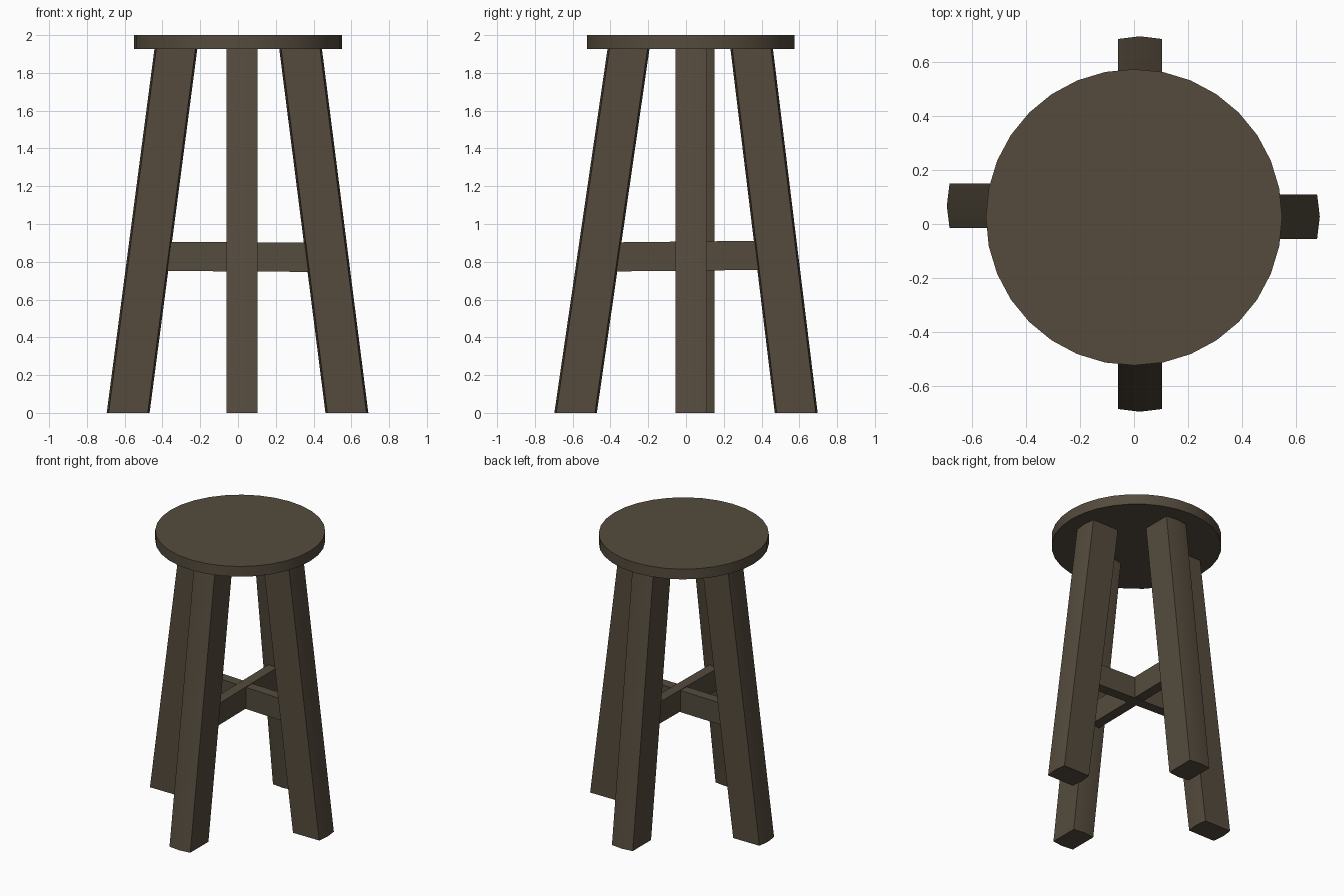
import bpy, bmesh
from math import radians
from mathutils import Vector

if "Cube" in bpy.data.objects:
    bpy.data.objects.remove(bpy.data.objects["Cube"])

wood = bpy.data.materials.new("dark_wood")
wood.diffuse_color = (0.09, 0.071, 0.047, 1)
wood.use_nodes = True
wood.node_tree.nodes["Principled BSDF"].inputs["Base Color"].default_value = wood.diffuse_color


def loft(name, bottom, top, smooth=None):
    """Solid between two matching rings of points."""
    bm = bmesh.new()
    lo = [bm.verts.new(p) for p in bottom]
    hi = [bm.verts.new(p) for p in top]
    bm.faces.new(lo[::-1])
    bm.faces.new(hi)
    for i in range(len(lo)):
        j = (i + 1) % len(lo)
        bm.faces.new((lo[i], lo[j], hi[j], hi[i]))
    bmesh.ops.recalc_face_normals(bm, faces=bm.faces)
    mesh = bpy.data.meshes.new(name)
    bm.to_mesh(mesh)
    bm.free()
    mesh.materials.append(wood)
    obj = bpy.data.objects.new(name, mesh)
    bpy.context.collection.objects.link(obj)
    if smooth:
        bpy.ops.object.select_all(action='DESELECT')
        obj.select_set(True)
        bpy.context.view_layer.objects.active = obj
        bpy.ops.object.shade_smooth_by_angle(angle=radians(smooth))
    return obj


# Round seat
bpy.ops.mesh.primitive_cylinder_add(vertices=32, radius=0.55, depth=0.073,
                                    location=(0, 0.025, 1.9635))
seat = bpy.context.object
seat.name = "seat"
seat.data.materials.append(wood)
bpy.ops.object.shade_smooth_by_angle(angle=radians(30))


def leg(name, out, foot, top, side):
    """Splayed leg: foot/top = (inner, outer) reach along out, side = width range."""
    out = Vector(out)
    across = Vector((abs(out.y), abs(out.x), 0))
    s0, s1 = side
    mid = (s0 + s1) / 2

    def ring(inner, outer, z):
        pts = [(outer - 0.01, s0), (outer, mid), (outer - 0.01, s1),
               (inner + 0.01, s1), (inner, mid), (inner + 0.01, s0)]
        return [out * r + across * s + Vector((0, 0, z)) for r, s in pts]

    return loft(name, ring(*foot, 0), ring(*top, 1.93), 30)


# Four legs with slightly bowed inner and outer faces
leg("front_leg", (0, -1, 0), (0.472, 0.697), (0.193, 0.415), (-0.06, 0.104))
leg("back_leg", (0, 1, 0), (0.47, 0.697), (0.235, 0.46), (-0.06, 0.104))
leg("left_leg", (-1, 0, 0), (0.468, 0.695), (0.215, 0.442), (-0.015, 0.15))
leg("right_leg", (1, 0, 0), (0.463, 0.69), (0.218, 0.444), (-0.055, 0.11))


def brace(name, a, b, half=0.036, height=0.154):
    """Flat bar on edge between two bottom-centre points."""
    a, b = Vector(a), Vector(b)
    d = (b - a).normalized()
    n = Vector((-d.y, d.x, 0)).normalized() * half
    ring = [a - n, b - n, b + n, a + n]
    return loft(name, ring, [p + Vector((0, 0, height)) for p in ring])


# Crossed braces between opposite legs
brace("side_to_side_brace", (-0.46, 0.065, 0.752), (0.46, 0.028, 0.746))
brace("front_to_back_brace", (0.022, -0.46, 0.748), (0.022, 0.47, 0.758))
